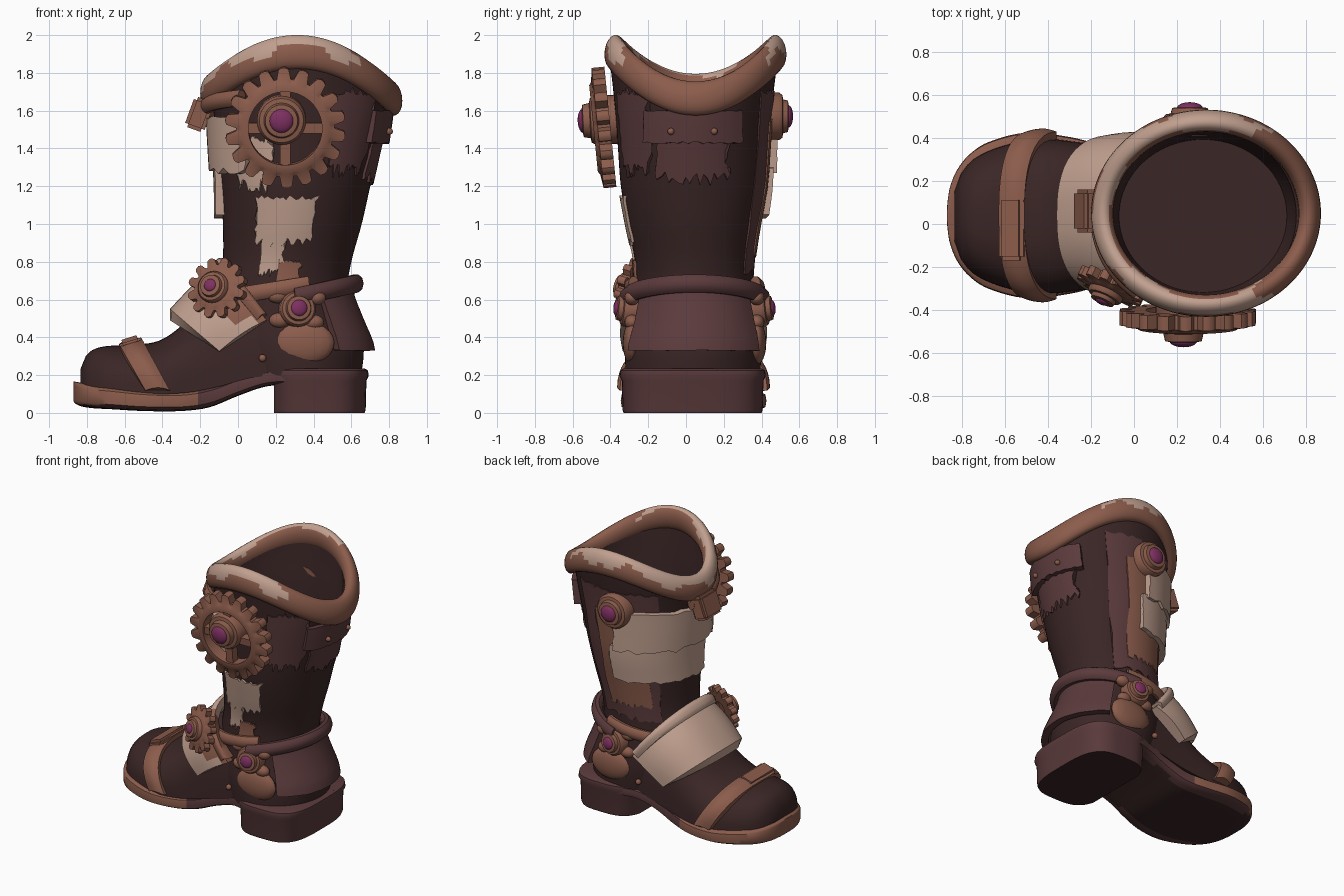
import bpy, bmesh, math, random
from math import sin, cos, pi, radians
from mathutils import Vector, Matrix

if "Cube" in bpy.data.objects:
    bpy.data.objects.remove(bpy.data.objects["Cube"])
random.seed(4)

def mat(name, r, g, b):
    m = bpy.data.materials.new(name)
    m.diffuse_color = (r, g, b, 1)
    m.use_nodes = True
    m.node_tree.nodes["Principled BSDF"].inputs["Base Color"].default_value = m.diffuse_color
    return m
DARK = mat("dark leather", 0.043, 0.019, 0.019)
PLUM = mat("plum leather", 0.105, 0.043, 0.045)
BROWN = mat("worn copper", 0.26, 0.108, 0.072)
CREAM = mat("cream hide", 0.53, 0.35, 0.275)
GEM = mat("purple gem", 0.21, 0.03, 0.12)

def interp(table, t):
    """Smooth interpolation of rows (t, a, b, ...)."""
    if t <= table[0][0]: return table[0][1:]
    if t >= table[-1][0]: return table[-1][1:]
    i = max(k for k in range(len(table) - 1) if table[k][0] <= t)
    a, b = table[i], table[i + 1]
    p, q = table[max(i - 1, 0)], table[min(i + 2, len(table) - 1)]
    h = b[0] - a[0]; s = (t - a[0]) / h; out = []
    for k in range(1, len(a)):
        m0 = (b[k] - p[k]) / (b[0] - p[0]) * h
        m1 = (q[k] - a[k]) / (q[0] - a[0]) * h
        out.append((2*s**3 - 3*s*s + 1)*a[k] + (s**3 - 2*s*s + s)*m0 + (3*s*s - 2*s**3)*b[k] + (s**3 - s*s)*m1)
    return out

def spow(v, e): return math.copysign(abs(v) ** e, v)

def finish(name, bm, mats, rule=None):
    bmesh.ops.recalc_face_normals(bm, faces=bm.faces)
    bm.normal_update()
    for f in bm.faces:
        f.smooth = True
        if rule: f.material_index = rule(f.calc_center_median(), f.normal)
    me = bpy.data.meshes.new(name)
    bm.to_mesh(me); bm.free()
    for m in mats: me.materials.append(m)
    me.set_sharp_from_angle(angle=radians(40))
    ob = bpy.data.objects.new(name, me)
    bpy.context.collection.objects.link(ob)
    return ob

def loft(name, rings, mats, rule=None, closed=False):
    bm = bmesh.new()
    R = [[bm.verts.new(p) for p in r] for r in rings]
    n = len(R[0])
    for a, b in list(zip(R, R[1:])) + ([(R[-1], R[0])] if closed else []):
        for i in range(n):
            bm.faces.new((a[i], a[(i + 1) % n], b[(i + 1) % n], b[i]))
    if not closed:
        bm.faces.new(R[0]); bm.faces.new(R[-1])
    return finish(name, bm, mats, rule)

# Shaft surface: z, x min, x max, y min, y max
SHAFT = [(0.18, -0.02, 0.65, -0.32, 0.39), (0.35, -0.08, 0.665, -0.32, 0.40), (0.5, -0.10, 0.62, -0.29, 0.38),
         (0.65, -0.10, 0.58, -0.27, 0.36), (0.8, -0.08, 0.60, -0.27, 0.355), (1.0, -0.08, 0.655, -0.31, 0.385),
         (1.2, -0.09, 0.70, -0.345, 0.42), (1.4, -0.11, 0.745, -0.36, 0.435), (1.6, -0.13, 0.79, -0.375, 0.45),
         (1.75, -0.15, 0.81, -0.39, 0.47), (2.0, -0.16, 0.83, -0.42, 0.50)]
def shaft(th, z, off=0.0):
    x0, x1, y0, y1 = interp(SHAFT, z)
    return Vector(((x0 + x1)/2 + ((x1 - x0)/2 + off)*cos(th), (y0 + y1)/2 + ((y1 - y0)/2 + off)*sin(th), z))
def rim_z(th): return 1.91 - 0.225*cos(th)**2 - 0.02*cos(th)

# Shaft wall with a recessed floor inside
N = 64
TH = [2*pi*i/N for i in range(N)]
outer = [[shaft(a, 0.18 + t/30*(rim_z(a) - 0.18)) for a in TH] for t in range(31)]
inner = [[shaft(a, rim_z(a) + t/8*(1.45 - rim_z(a)), -0.045) for a in TH] for t in range(9)]
loft("boot_shaft", outer + inner, [DARK])

# Rolled saddle-shaped rim, cream where worn on top
def rim_ring(a):
    ring = []
    for k in range(20):
        b = 2*pi*k/20
        r, h = 0.052*cos(b), 0.09*sin(b)
        ring.append((0.335 + (0.483 + r)*cos(a), 0.05 + (0.43 + r)*sin(a), rim_z(a) + h - 0.25*r))
    return ring
def rim_rule(c, n):
    a = math.atan2((c.y - 0.05)/0.43, (c.x - 0.335)/0.483)
    h = c.z - rim_z(a)
    inward = -(n.x*cos(a) + n.y*sin(a))
    limit = 0.02 + 0.03*sin(7*a) + 0.012*sin(17*a)
    return 1 if h > limit and inward < 0.75 + 0.2*sin(5*a) and cos(a) < 0.5 + 0.1*sin(40*h) else 0
loft("rim", [rim_ring(2*pi*i/128) for i in range(128)], [BROWN, CREAM], rim_rule, True)

def patch(name, t0, t1, z0, z1, off, m, jag=0.0, thick=0.05, flare=0.0, n=20, nv=8):
    """Closed plate wrapped on the shaft between two angles (degrees)."""
    rings = []
    for i in range(n + 1):
        za, zb = z0 + random.uniform(-jag, jag), z1 + random.uniform(-jag, jag)*0.5
        o, q = [], []
        for j in range(nv + 1):
            v = j/nv
            a = radians(t0 + (t1 - t0)*i/n + (random.uniform(-80, 80)*jag if i in (0, n) else 0))
            d = off + flare*(1 - v)
            o.append(shaft(a, za + (zb - za)*v, d)); q.append(shaft(a, za + (zb - za)*v, d - thick))
        rings.append(o + q[::-1])
    return loft(name, rings, [m])

def band(name, t0, t1, zf, off, rr, rz, m, n=32):
    """Rounded strap running round the shaft."""
    rings = []
    for i in range(n + 1):
        a = radians(t0 + (t1 - t0)*i/n)
        z = zf(a)
        rings.append([shaft(a, z, off + rr*cos(2*pi*k/10)) + Vector((0, 0, rz*sin(2*pi*k/10))) for k in range(10)])
    return loft(name, rings, [m])

# Hide patches and leather panels on the shaft
patch("side_seam_panel", 76, 126, 0.84, 1.55, 0.014, BROWN, 0.02)
patch("seam_under_panel", 58, 135, 0.74, 1.70, 0.007, PLUM, 0.02)
patch("front_hide_upper", 96, 234, 1.28, 1.56, 0.045, CREAM, 0.018, flare=0.012)
patch("front_hide_lower", 90, 192, 1.04, 1.30, 0.035, CREAM, 0.012, flare=0.012)
patch("outer_hide_upper", 222, 250, 1.20, 1.45, 0.012, CREAM, 0.04)
patch("outer_hide_patch", 239, 288, 0.90, 1.14, 0.015, CREAM, 0.025)
patch("outer_hide_scrap", 245, 266, 0.74, 0.93, 0.012, CREAM, 0.025)
patch("outer_worn_patch", 262, 282, 0.68, 0.80, 0.016, BROWN, 0.025)
patch("gear_backing", 292, 325, 1.28, 1.70, 0.012, PLUM, 0.04)
patch("back_flap", -36, 36, 1.43, 1.60, 0.035, PLUM, 0.006, flare=0.015)
patch("back_flap_tatters", -27, 27, 1.24, 1.50, 0.015, PLUM, 0.04)
patch("heel_counter", -56, 56, 0.33, 0.66, 0.03, PLUM, 0.003, flare=0.03)
band("ankle_strap", -82, 82, lambda a: 0.60 + 0.085*cos(a), 0.045, 0.04, 0.05, PLUM)
band("ankle_strap_outer", 225, 290, lambda a: 0.66 + 0.06*cos(a), 0.03, 0.03, 0.045, BROWN)
band("ankle_strap_inner", 70, 135, lambda a: 0.66 + 0.06*cos(a), 0.03, 0.03, 0.045, BROWN)

# Foot: x, half width, top z, base z
FOOT = [(-0.835, 0.12, 0.23, 0.12), (-0.80, 0.21, 0.31, 0.11), (-0.72, 0.285, 0.35, 0.1), (-0.55, 0.345, 0.36, 0.1),
        (-0.40, 0.36, 0.39, 0.1), (-0.25, 0.345, 0.51, 0.11), (-0.1, 0.33, 0.70, 0.14), (0.1, 0.32, 0.74, 0.19),
        (0.4, 0.31, 0.6, 0.2)]
def foot_ring(x):
    w, zt, zb = interp(FOOT, x)
    return [(x, 0.035 + w*spow(cos(pi*k/20), 0.8), zb + (zt - zb)*spow(sin(pi*k/20), 0.8)) for k in range(21)]
loft("foot", [foot_ring(-0.835 + 1.2*i/40) for i in range(41)], [DARK])

# Sole: x, half width, bottom z, top z
SOLE = [(-0.87, 0.04, 0.06, 0.165), (-0.862, 0.11, 0.05, 0.165), (-0.83, 0.20, 0.035, 0.16), (-0.77, 0.28, 0.025, 0.15),
        (-0.68, 0.34, 0.02, 0.14), (-0.5, 0.385, 0.01, 0.12),
        (-0.3, 0.365, 0.01, 0.115), (-0.15, 0.33, 0.03, 0.14), (0.0, 0.315, 0.09, 0.19), (0.15, 0.33, 0.14, 0.23),
        (0.3, 0.365, 0.15, 0.235), (0.5, 0.36, 0.15, 0.235), (0.6, 0.31, 0.15, 0.235), (0.67, 0.2, 0.15, 0.235)]
def sole_ring(x):
    w, zb, zt = interp(SOLE, x)
    return [(x, 0.04 + w*spow(cos(2*pi*k/24), 0.4), (zb + zt)/2 + (zt - zb)/2*spow(sin(2*pi*k/24), 0.4)) for k in range(24)]
loft("sole", [sole_ring(-0.87 + 1.54*(i/60)**1.5) for i in range(61)], [BROWN, PLUM, DARK],
     lambda c, n: (2 if abs(c.y - 0.04) < 0.26 else 1) if n.z < -0.7 else (0 if c.x < -0.2 else 1))

# Heel block, flat at its front
def heel_ring(z, g):
    return [(max(0.19, 0.42 + (0.25 + g)*spow(cos(a), 0.6)), 0.035 + (0.365 + g)*spow(sin(a), 0.6), z) for a in TH]
loft("heel", [heel_ring(z, g) for z, g in ((0, 0), (0.015, 0.006), (0.17, 0.01), (0.195, 0.022), (0.225, 0.018), (0.235, 0))],
     [PLUM, DARK], lambda c, n: 1 if n.z < -0.7 else 0)

def saddle(name, fc, fs, bc, bs, hw, thick, mats, rule=None, amax=88, n=28, nu=6):
    """Sheet over the foot: front/back edge given as (x, z) at centre and side."""
    rings = []
    for i in range(n + 1):
        a = radians(-amax + 2*amax*i/n)
        d, s = 1 - abs(cos(a))**0.8, spow(sin(a), 0.8)
        o, q = [], []
        for j in range(nu + 1):
            u = j/nu
            cx, cz = fc[0] + (bc[0] - fc[0])*u, fc[1] + (bc[1] - fc[1])*u
            sx, sz = fs[0] + (bs[0] - fs[0])*u, fs[1] + (bs[1] - fs[1])*u
            x, z, b = cx + (sx - cx)*d, cz + (sz - cz)*d, 0.015*sin(pi*u)
            o.append((x, 0.04 + (hw + b)*s, z + b))
            q.append((x, 0.04 + (hw - thick)*s, z - thick*(1 - d)))
        rings.append(o + q[::-1])
    return loft(name, rings, mats, rule)
worn = lambda c, n: 1 if c.y < -0.2 and c.z + 0.2*c.x > 0.5 + 0.02*sin(40*c.x) and c.x > -0.12 else 0
saddle("instep_flap", (-0.36, 0.55), (-0.08, 0.31), (-0.10, 0.79), (0.17, 0.47), 0.375, 0.06, [CREAM, BROWN], worn)
saddle("instep_flap_roll", (-0.14, 0.78), (0.12, 0.47), (-0.08, 0.82), (0.17, 0.5), 0.38, 0.07, [CREAM, BROWN], worn)
saddle("toe_strap", (-0.63, 0.365), (-0.48, 0.1), (-0.51, 0.395), (-0.35, 0.1), 0.39, 0.05, [BROWN])

def place(ob, loc, normal):
    ob.matrix_world = Matrix.Translation(loc) @ Vector(normal).to_track_quat('Z', 'Y').to_matrix().to_4x4()

def ball(name, loc, scale, m):
    bm = bmesh.new()
    bmesh.ops.create_uvsphere(bm, u_segments=20, v_segments=12, radius=1,
                              matrix=Matrix.Translation(loc) @ Matrix.Diagonal((*scale, 1)))
    return finish(name, bm, [m])

def gear(name, loc, normal, r0, r1, r2, teeth, d, spokes):
    n = teeth*6
    pat = (r1, r1, r2 - 0.008, r2, r2, r2 - 0.008)
    def ring(f, h): return [(f(k)*cos(2*pi*k/n), f(k)*sin(2*pi*k/n), h) for k in range(n)]
    rings = [ring(lambda k: r0, -d), ring(lambda k: pat[k % 6], -d), ring(lambda k: pat[k % 6], d*0.5),
             ring(lambda k: r1 - 0.015, d*0.75), ring(lambda k: r1 - 0.03, d), ring(lambda k: r0, d)]
    place(loft(name, rings, [BROWN], closed=True), loc, normal)
    for i in range(spokes):
        bm = bmesh.new()
        bmesh.ops.create_cube(bm, size=1, matrix=Matrix.Rotation(2*pi*i/spokes, 4, 'Z') @
                              Matrix.Translation((r0*0.6, 0, 0)) @ Matrix.Diagonal((r0, 0.055, d*1.3, 1)))
        place(finish(name + "_spoke", bm, [BROWN]), loc, normal)

def hub(name, loc, normal, r, h, gem, n=28):
    prof = [(r, -h), (r, h*0.3), (r*0.9, h*0.55), (r*0.72, h*0.6), (r*0.66, h), (gem, h*1.05)]
    place(loft(name, [[(q*cos(2*pi*k/n), q*sin(2*pi*k/n), z) for k in range(n)] for q, z in prof], [BROWN]), loc, normal)
    place(ball(name + "_gem", (0, 0, h), (gem, gem, gem*0.45), GEM), loc, normal)

# Gears and jewelled hubs
gear("large_gear", (0.25, -0.445, 1.51), (0, -1, -0.1), 0.195, 0.26, 0.32, 18, 0.045, 4)
hub("large_gear_hub", (0.23, -0.455, 1.55), (0, -1, -0.05), 0.13, 0.09, 0.064)
hub("inner_hub", (0.26, 0.475, 1.57), (0, 1, 0), 0.125, 0.065, 0.06)
gear("small_gear", (-0.11, -0.295, 0.66), (-0.4, -0.88, 0.25), 0.05, 0.125, 0.165, 12, 0.03, 0)
hub("small_gear_hub", (-0.13, -0.32, 0.665), (-0.4, -0.88, 0.25), 0.085, 0.045, 0.034)

# Ankle buckles, mirrored on both sides
for s, side in ((-1, "outer"), (1, "inner")):
    hub(side + "_ankle_buckle", (0.315, 0.045 + s*0.35, 0.55), (0.15, s, 0.1), 0.095, 0.06, 0.044)
    ball(side + "_ankle_pad", (0.35, 0.045 + s*0.33, 0.37), (0.16, 0.05, 0.115), BROWN)
    for dx, dz in ((-0.1, 0.07), (0.1, 0.06), (-0.09, -0.06), (0.09, -0.07)):
        ball(side + "_buckle_lobe", (0.31 + dx, 0.045 + s*0.33, 0.55 + dz), (0.055, 0.04, 0.04), BROWN)
    ball(side + "_sole_stud", (0.13, 0.04 + s*0.335, 0.29), (0.02, 0.02, 0.02), BROWN)

# Studs on the back flap
for y in (-0.08, 0.15):
    ball("flap_stud", (0.80, y, 1.49), (0.02, 0.018, 0.018), BROWN)

# Front strap tab, its strap and the toe buckle
def block(name, loc, size, rot, m):
    bm = bmesh.new()
    bmesh.ops.create_cube(bm, size=1, matrix=Matrix.Translation(loc) @ Matrix.Rotation(rot, 4, 'Y') @ Matrix.Diagonal((*size, 1)))
    bmesh.ops.bevel(bm, geom=bm.edges[:], offset=0.018, segments=2, affect='EDGES')
    return finish(name, bm, [m])
block("front_tab", (-0.205, 0.06, 1.58), (0.11, 0.2, 0.17), 0.35, BROWN)
band("front_tab_strap", 165, 232, lambda a: 1.62 + 0.06*sin(-a), 0.035, 0.035, 0.045, BROWN)
block("toe_buckle", (-0.57, -0.02, 0.375), (0.12, 0.3, 0.05), -0.3, BROWN)
